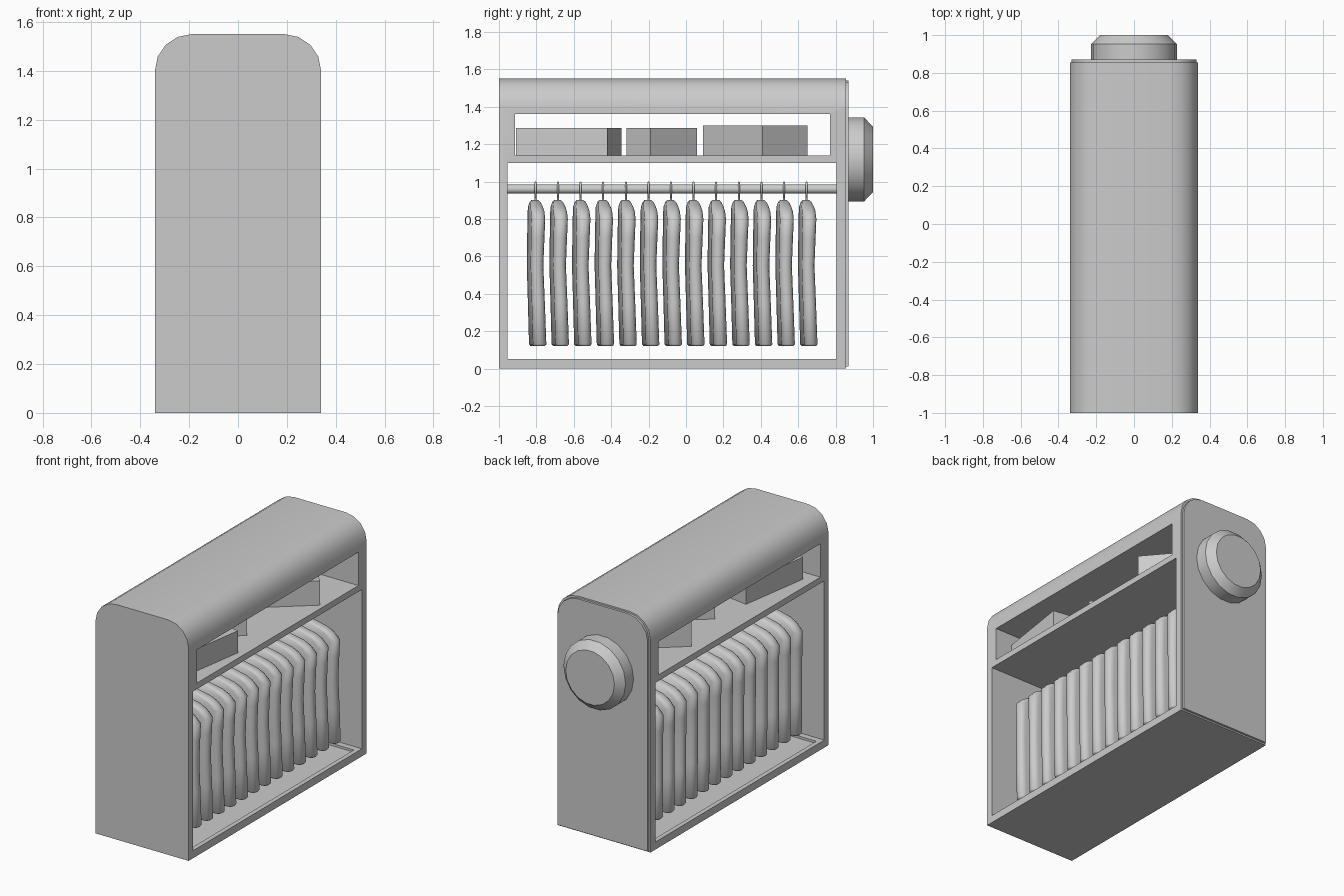
import bpy, bmesh, math
from mathutils import Vector

if "Cube" in bpy.data.objects:
    bpy.data.objects.remove(bpy.data.objects["Cube"])


def finish(name, bm, angle=None):
    bmesh.ops.recalc_face_normals(bm, faces=bm.faces)
    me = bpy.data.meshes.new(name)
    bm.to_mesh(me)
    bm.free()
    ob = bpy.data.objects.new(name, me)
    bpy.context.collection.objects.link(ob)
    if angle:
        bpy.ops.object.select_all(action='DESELECT')
        ob.select_set(True)
        bpy.context.view_layer.objects.active = ob
        bpy.ops.object.shade_smooth_by_angle(angle=math.radians(angle))
    return ob


def loft(name, rings, angle=None):
    bm = bmesh.new()
    loops = [[bm.verts.new(p) for p in r] for r in rings]
    n = len(loops[0])
    for a, b in zip(loops, loops[1:]):
        for i in range(n):
            j = (i + 1) % n
            bm.faces.new((a[i], a[j], b[j], b[i]))
    bm.faces.new(loops[0])
    bm.faces.new(loops[-1])
    return finish(name, bm, angle)


def arch(y, inset=0.0):
    # rectangle in XZ with rounded upper corners
    hw, top, r = 0.34 - inset, 1.55 - inset, 0.15
    pts = [(-hw, y, inset), (hw, y, inset)]
    for side in (1, -1):
        for k in range(5):
            a = math.radians(22.5 * (k if side > 0 else 4 - k))
            pts.append((side * (hw - r + r * math.cos(a)), y, top - r + r * math.sin(a)))
    return pts


def box(name, lo, hi):
    rect = lambda z: [(lo[0], lo[1], z), (hi[0], lo[1], z), (hi[0], hi[1], z), (lo[0], hi[1], z)]
    return loft(name, [rect(lo[2]), rect(hi[2])])


# cabinet shell with openings running through its width
cabinet = loft("cabinet", [arch(-1), arch(0.855)], 30)
cutters = [
    box("upper_cutter", (-1, -0.915, 1.14), (1, 0.77, 1.36)),
    box("lower_cutter", (-1, -0.955, 0.05), (1, 0.805, 1.10)),
    box("floor_cutter", (-0.31, -0.915, 0.035), (0.31, 0.765, 0.08)),
]
bpy.context.view_layer.objects.active = cabinet
for c in cutters:
    c.hide_render = True
    m = cabinet.modifiers.new(c.name, 'BOOLEAN')
    m.operation = 'DIFFERENCE'
    m.solver = 'EXACT'
    m.object = c
    bpy.ops.object.modifier_apply(modifier=m.name)
    bpy.data.objects.remove(c, do_unlink=True)

# back panel
loft("back_panel", [arch(0.85, 0.01), arch(0.87, 0.01)], 30)


def disc(y, r, zc, n):
    return [(r * math.cos(2 * math.pi * i / n), y, zc + r * math.sin(2 * math.pi * i / n)) for i in range(n)]


# round knob and hanging rail
loft("knob", [disc(0.86, 0.227, 1.118, 18), disc(0.953, 0.227, 1.118, 18), disc(1.0, 0.178, 1.118, 18)], 30)
loft("rail", [disc(-0.96, 0.025, 0.96, 12), disc(0.81, 0.025, 0.96, 12)], 40)


# folded stacks on the shelf, placed by their nearest corner
def shelf_box(name, corner, length, width, deg, top):
    a = math.radians(deg)
    u = Vector((math.sin(a), math.cos(a))) * -length
    v = Vector((-math.cos(a), math.sin(a))) * width
    c = Vector(corner)
    base = [c, c + u, c + u + v, c + v]
    loft(name, [[(p.x, p.y, z) for p in base] for z in (1.138, top)])


shelf_box("shelf_box_front", (0.295, -0.42), 0.495, 0.497, 8.7, 1.285)
shelf_box("shelf_box_middle", (0.20, -0.19), 0.20, 0.326, 50, 1.285)
shelf_box("shelf_box_back", (0.31, 0.41), 0.494, 0.315, 49.6, 1.30)


# hanging garments: (z, half width, half thickness, y shift)
LEVELS = [(0.12, 0.265, 0.028, 0.012), (0.13, 0.275, 0.036, 0.012), (0.35, 0.272, 0.035, 0.005),
          (0.55, 0.268, 0.034, -0.002), (0.70, 0.272, 0.036, 0.002), (0.80, 0.275, 0.037, 0.005),
          (0.84, 0.235, 0.036, 0.003), (0.865, 0.19, 0.033, 0.0), (0.89, 0.10, 0.026, -0.002),
          (0.90, 0.05, 0.018, -0.003)]


def stadium(z, hw, ht, dy):
    pts = []
    for side in (0, 1):
        for k in range(7):
            a = math.pi * (side + k / 6 - 0.5)
            x = (hw - ht) * (-1 if side else 1) + ht * math.cos(a)
            pts.append((x, dy + ht * math.sin(a), z))
    return pts


garment = loft("garment_01", [stadium(*l) for l in LEVELS], 50)

# hanger hook curling over the rail
cu = bpy.data.curves.new("hook_01", 'CURVE')
cu.dimensions = '3D'
cu.bevel_depth = 0.006
cu.bevel_resolution = 1
path = [(0, 0, 0.88), (0, 0, 0.91)]
path += [(0.034 * math.cos(math.radians(a)), 0, 0.96 + 0.034 * math.sin(math.radians(a)))
         for a in range(-60, 181, 30)]
sp = cu.splines.new('POLY')
sp.points.add(len(path) - 1)
for p, co in zip(sp.points, path):
    p.co = (*co, 1)
hook = bpy.data.objects.new("hook_01", cu)
bpy.context.collection.objects.link(hook)

# repeat garment and hook along the rail
for i in range(13):
    y = -0.805 + i * 0.1208
    for src in (garment, hook):
        ob = src
        if i:
            ob = src.copy()
            ob.name = src.name[:-2] + f"{i + 1:02d}"
            bpy.context.collection.objects.link(ob)
        ob.location.y = y
        ob.rotation_euler.z = math.radians(2.5) if src is garment else 0
